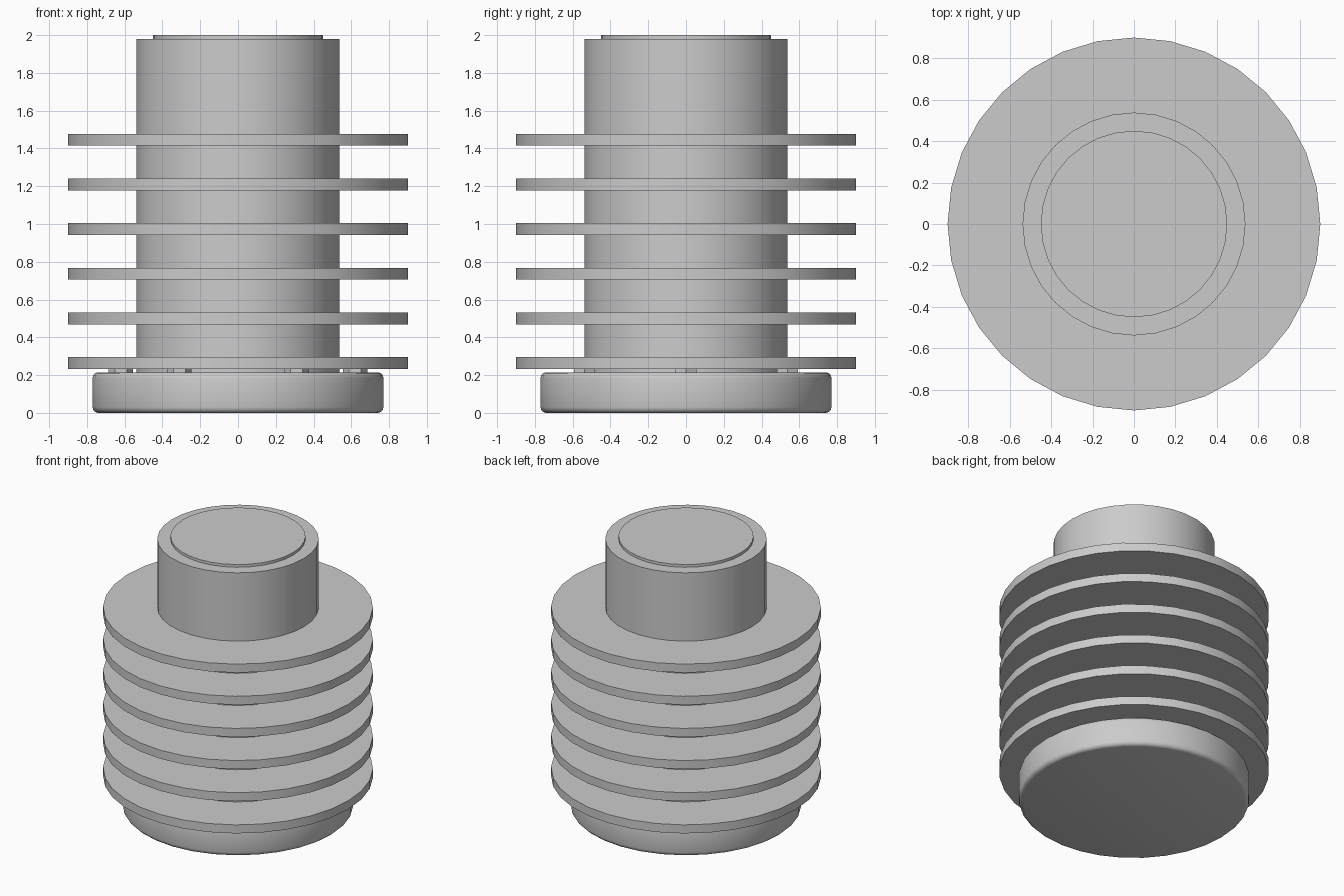
import bpy
from math import cos, sin, radians

if "Cube" in bpy.data.objects:
    bpy.data.objects.remove(bpy.data.objects["Cube"])


def cylinder(name, radius, z0, z1, x=0, y=0, sides=32, bevel=0.0):
    bpy.ops.mesh.primitive_cylinder_add(
        vertices=sides, radius=radius, depth=z1 - z0,
        location=(x, y, (z0 + z1) / 2))
    obj = bpy.context.object
    obj.name = name
    if bevel:
        mod = obj.modifiers.new("rounded_edges", 'BEVEL')
        mod.width = bevel
        mod.segments = 3
        mod.limit_method = 'ANGLE'
        mod.angle_limit = radians(40)
        bpy.ops.object.modifier_apply(modifier=mod.name)
    bpy.ops.object.shade_smooth_by_angle(angle=radians(35))
    return obj


# Rounded base flange
cylinder("base_flange", 0.77, 0.0, 0.215, bevel=0.03)

# Hex bolts on the flange, mostly hidden below the lowest fin
for i in range(6):
    a = radians(60 * i)
    bolt = cylinder(f"bolt_{i + 1}", 0.065, 0.2, 0.293,
                    0.62 * cos(a), 0.62 * sin(a), sides=6)
    bolt.rotation_euler.z = radians(30)

# Central core and raised cap
cylinder("core", 0.538, 0.2, 1.98)
cylinder("top_cap", 0.45, 1.96, 2.0)

# Cooling fins
for i in range(6):
    z = 0.232 + 0.2365 * i
    cylinder(f"fin_{i + 1}", 0.9, z, z + 0.063)
